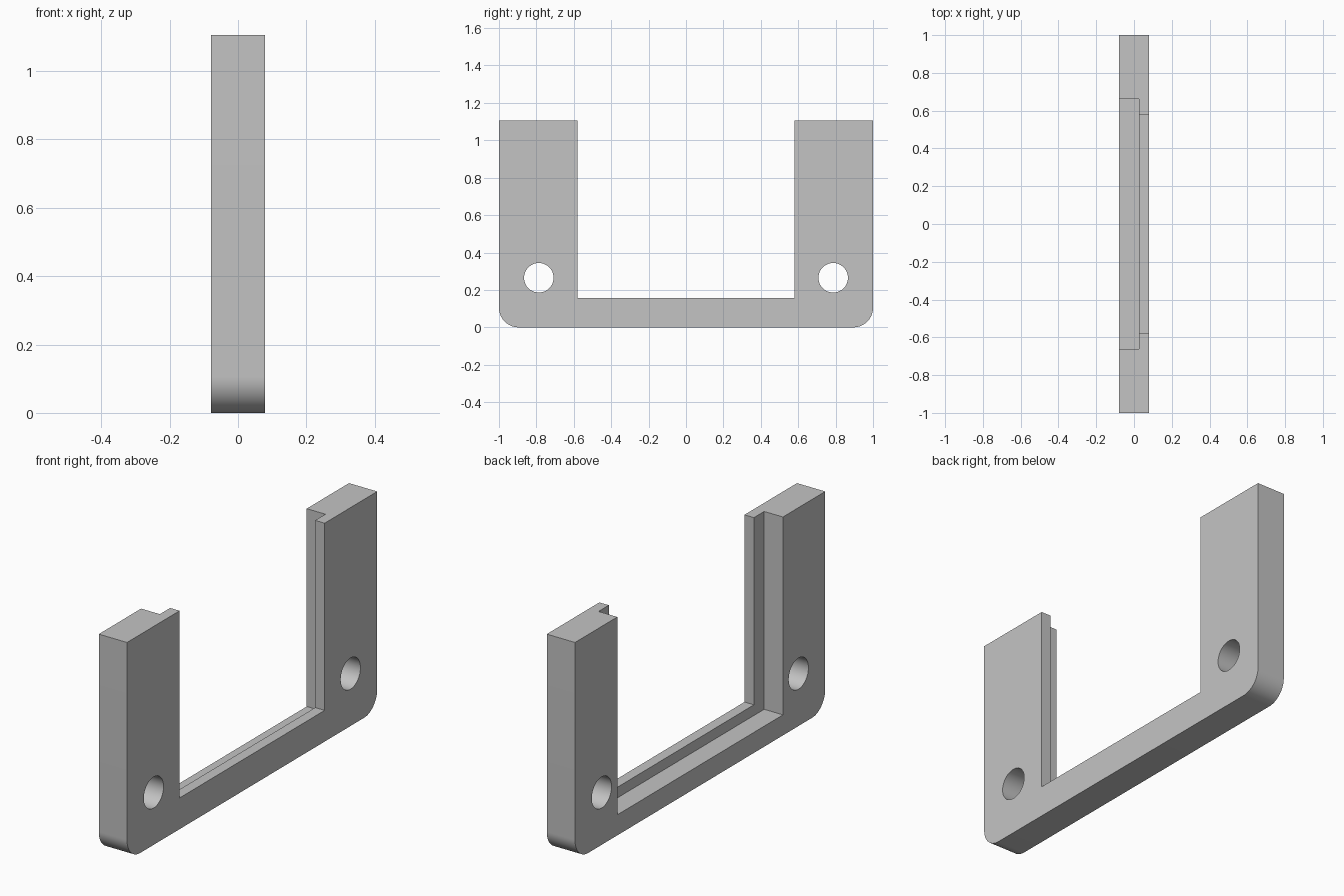
import bpy, bmesh, math
from mathutils import Matrix, Vector

if "Cube" in bpy.data.objects:
    bpy.data.objects.remove(bpy.data.objects["Cube"])

# Overall sizes
HALF_T, HEIGHT = 0.079, 1.105
OPEN_Y, OPEN_Z = 0.58, 0.158       # opening through the lip
REBATE_Y, REBATE_Z = 0.662, 0.104  # wider rebate behind the lip
LIP_X = 0.026                      # inner face of the lip
CORNER, HOLE_R = 0.105, 0.079
HOLE_Y, HOLE_Z = 0.787, 0.265

grey = bpy.data.materials.new("light_grey")
grey.use_nodes = True
colour = (0.55, 0.55, 0.55, 1)
grey.diffuse_color = colour
grey.node_tree.nodes["Principled BSDF"].inputs["Base Color"].default_value = colour


def add_object(name, bm):
    bmesh.ops.recalc_face_normals(bm, faces=bm.faces)
    mesh = bpy.data.meshes.new(name)
    bm.to_mesh(mesh)
    bm.free()
    mesh.materials.append(grey)
    obj = bpy.data.objects.new(name, mesh)
    bpy.context.collection.objects.link(obj)
    return obj


def cut(target, cutter):
    mod = target.modifiers.new("cut", "BOOLEAN")
    mod.operation, mod.solver, mod.object = "DIFFERENCE", "EXACT", cutter
    bpy.context.view_layer.objects.active = target
    bpy.ops.object.modifier_apply(modifier=mod.name)
    bpy.data.objects.remove(cutter)


# U-shaped plate: half profile with a rounded foot, mirrored and extruded
half = [(OPEN_Y, OPEN_Z), (OPEN_Y, HEIGHT), (1, HEIGHT)]
for i in range(17):
    a = math.radians(90) * i / 16
    half.append((1 - CORNER + CORNER * math.cos(a), CORNER - CORNER * math.sin(a)))
outline = half + [(-y, z) for y, z in reversed(half)]
bm = bmesh.new()
face = bm.faces.new([bm.verts.new((-HALF_T, y, z)) for y, z in outline])
ext = bmesh.ops.extrude_face_region(bm, geom=[face])
verts = [g for g in ext["geom"] if isinstance(g, bmesh.types.BMVert)]
bmesh.ops.translate(bm, verts=verts, vec=(2 * HALF_T, 0, 0))
bracket = add_object("u_bracket", bm)

# Rebate around the opening, leaving a thin lip on one side
low, high = Vector((-0.5, -REBATE_Y, REBATE_Z)), Vector((LIP_X, REBATE_Y, 2))
bm = bmesh.new()
bmesh.ops.create_cube(bm, size=1, matrix=Matrix.Translation((low + high) / 2)
                      @ Matrix.Diagonal((high - low).to_4d()))
cut(bracket, add_object("rebate_cutter", bm))

# Mounting holes
for side in (-1, 1):
    bm = bmesh.new()
    bmesh.ops.create_cone(bm, cap_ends=True, segments=48, radius1=HOLE_R,
                          radius2=HOLE_R, depth=1,
                          matrix=Matrix.Translation((0, side * HOLE_Y, HOLE_Z))
                          @ Matrix.Rotation(math.radians(90), 4, "Y"))
    cut(bracket, add_object("hole_cutter", bm))

# Smooth the rounded surfaces, keep edges sharp
bpy.ops.object.select_all(action="DESELECT")
bracket.select_set(True)
bpy.context.view_layer.objects.active = bracket
bpy.ops.object.shade_smooth_by_angle(angle=math.radians(30))
